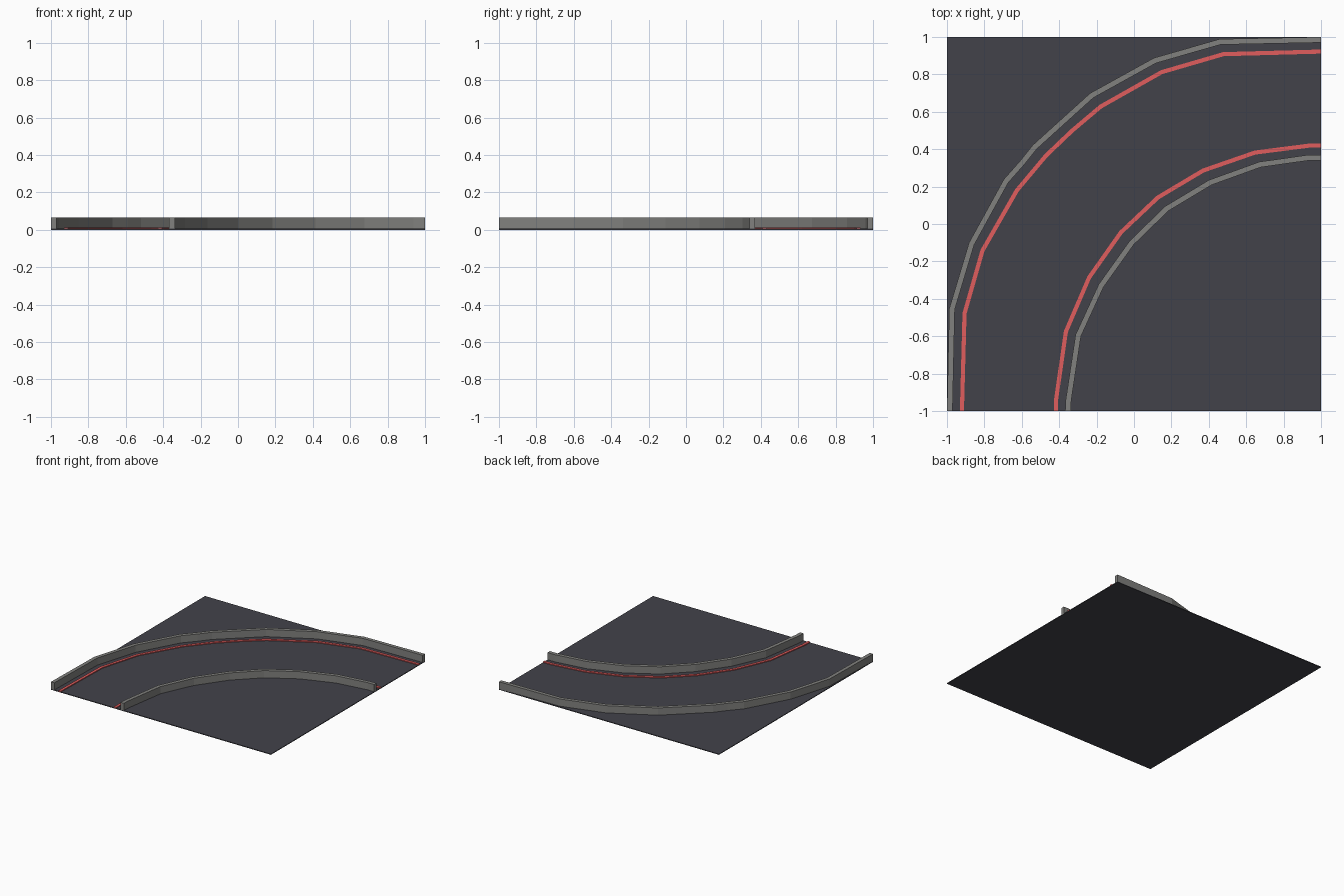
import bpy, bmesh
from mathutils import Vector

if "Cube" in bpy.data.objects:
    bpy.data.objects.remove(bpy.data.objects["Cube"])


def material(name, rgb):
    m = bpy.data.materials.new(name)
    m.diffuse_color = (*rgb, 1)
    m.use_nodes = True
    m.node_tree.nodes["Principled BSDF"].inputs["Base Color"].default_value = m.diffuse_color
    return m


ASPHALT = material("asphalt", (0.055, 0.055, 0.068))
CONCRETE = material("concrete", (0.22, 0.22, 0.21))
RED = material("red_paint", (0.75, 0.11, 0.11))


def finish(name, bm, mat):
    bmesh.ops.recalc_face_normals(bm, faces=bm.faces)
    me = bpy.data.meshes.new(name)
    bm.to_mesh(me)
    bm.free()
    me.materials.append(mat)
    ob = bpy.data.objects.new(name, me)
    bpy.context.collection.objects.link(ob)
    return ob


def sweep(name, path, width, z0, z1, mat):
    """Mitred rectangular strip along a path, clipped to the tile edges."""
    pts = [Vector(p) for p in path]
    dirs = [(b - a).normalized() for a, b in zip(pts, pts[1:])]
    # ends are cut square to the tile
    dirs = [Vector((0, 1))] + dirs + [Vector((1, 0))]
    bm = bmesh.new()
    rings = []
    for i, p in enumerate(pts):
        if i in (0, len(pts) - 1):
            d = dirs[i if i == 0 else -1]
            n = Vector((-d.y, d.x))
        else:
            a, b = dirs[i], dirs[i + 1]
            t = (a + b).normalized()
            n = Vector((-t.y, t.x))
            n /= n.dot(Vector((-a.y, a.x)))
        l, r = p + n * width / 2, p - n * width / 2
        ring = [(l, z0), (r, z0), (r, z1), (l, z1)]
        rings.append([bm.verts.new((max(-1, min(1, q.x)), max(-1, min(1, q.y)), z))
                      for q, z in ring])
    for a, b in zip(rings, rings[1:]):
        for k in range(4):
            j = (k + 1) % 4
            bm.faces.new((a[k], a[j], b[j], b[k]))
    bm.faces.new(rings[0])
    bm.faces.new(rings[-1])
    return finish(name, bm, mat)


# Road tile
bm = bmesh.new()
bmesh.ops.create_cube(bm, size=1)
for v in bm.verts:
    v.co = (v.co.x * 2, v.co.y * 2, (v.co.z + 0.5) * 0.006)
finish("road_tile", bm, ASPHALT)

# Barrier walls
sweep("outer_wall", [(-.985, -1), (-.973, -.455), (-.868, -.105), (-.684, .23),
                     (-.60, .325), (-.53, .412), (-.226, .687), (.112, .874),
                     (.46, .974), (1, .985)], 0.03, 0.004, 0.065, CONCRETE)
sweep("inner_wall", [(-.353, -1), (-.35, -.94), (-.298, -.596), (-.176, -.33),
                     (-.012, -.1), (.176, .083), (.408, .222), (.674, .318),
                     (.936, .355), (1, .355)], 0.03, 0.004, 0.065, CONCRETE)

# Painted edge lines
sweep("outer_line", [(-.92, -1), (-.906, -.478), (-.81, -.142), (-.626, .18),
                     (-.47, .366), (-.332, .498), (-.178, .628), (.148, .812),
                     (.478, .908), (1, .922)], 0.022, 0.004, 0.013, RED)
sweep("inner_line", [(-.418, -1), (-.416, -.935), (-.364, -.575), (-.24, -.286),
                     (-.07, -.045), (.128, .142), (.37, .286), (.647, .382),
                     (.936, .419), (1, .42)], 0.022, 0.004, 0.013, RED)
